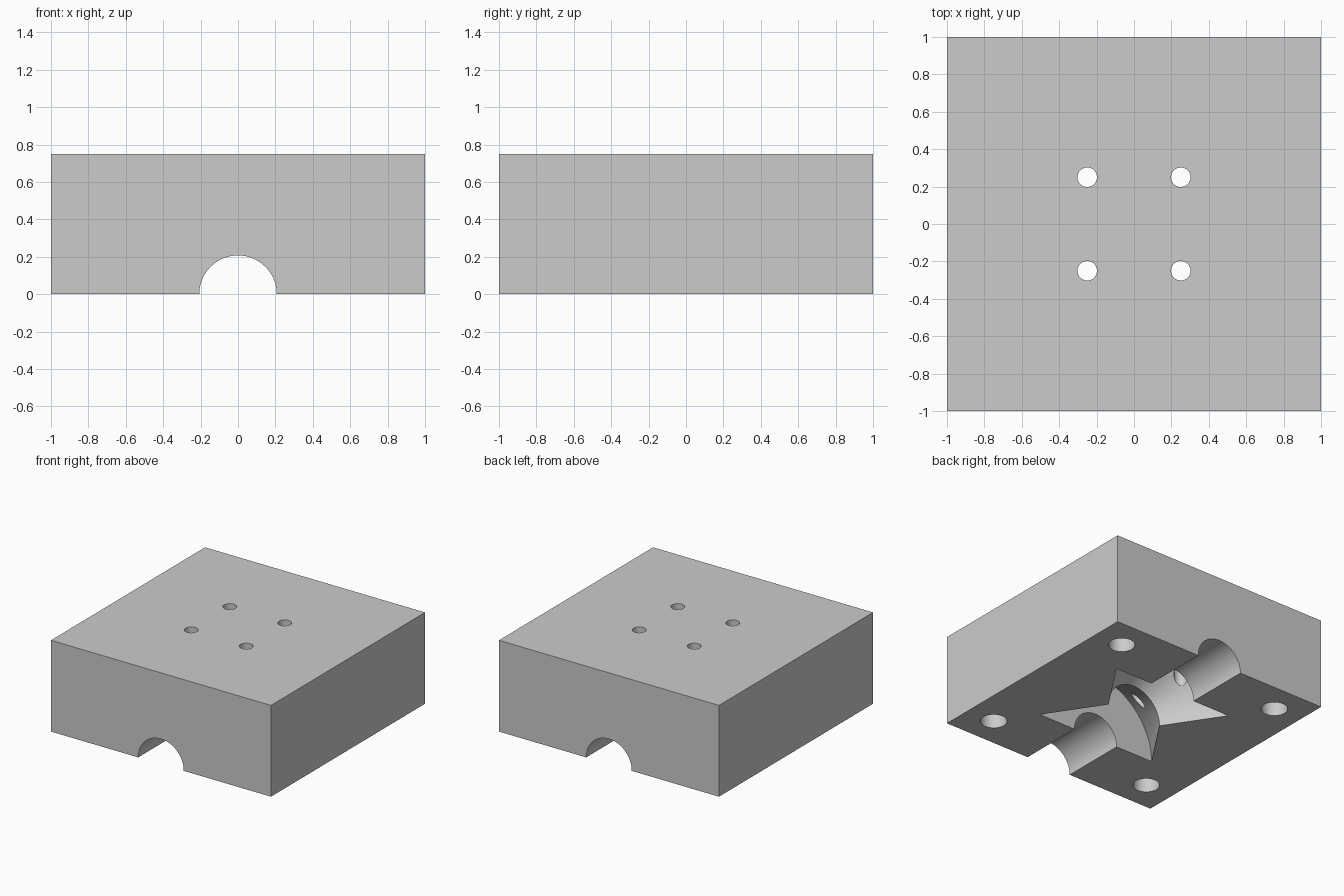
import bpy
import bmesh
import math
from mathutils import Matrix, Vector

cube = bpy.data.objects.get("Cube")
if cube:
    bpy.data.objects.remove(cube, do_unlink=True)

HEIGHT = 0.75
SEGMENTS = 96

grey = bpy.data.materials.new("light_grey")
grey.use_nodes = True
colour = (0.6, 0.6, 0.6, 1)
grey.diffuse_color = colour
for node in grey.node_tree.nodes:
    if node.type == "BSDF_PRINCIPLED":
        node.inputs["Base Color"].default_value = colour


def make_object(name, bm):
    bmesh.ops.recalc_face_normals(bm, faces=bm.faces)
    mesh = bpy.data.meshes.new(name)
    bm.to_mesh(mesh)
    bm.free()
    mesh.materials.append(grey)
    obj = bpy.data.objects.new(name, mesh)
    bpy.context.collection.objects.link(obj)
    return obj


def drill_set(name, offset, radius, bottom, top):
    """Four upright cylinders placed symmetrically about the centre."""
    bm = bmesh.new()
    for sx in (-1, 1):
        for sy in (-1, 1):
            place = Matrix.Translation((sx * offset, sy * offset, (bottom + top) / 2))
            bmesh.ops.create_cone(bm, cap_ends=True, segments=48, radius1=radius,
                                  radius2=radius, depth=top - bottom, matrix=place)
    return make_object(name, bm)


def revolved(name, profile):
    """Turn (radius, y) points around the y axis."""
    bm = bmesh.new()
    start = Matrix.Rotation(math.pi / SEGMENTS, 3, "Y")
    verts = [bm.verts.new(start @ Vector((r, y, 0))) for r, y in profile]
    edges = [bm.edges.new(pair) for pair in zip(verts, verts[1:])]
    bmesh.ops.spin(bm, geom=verts + edges, cent=(0, 0, 0), axis=(0, 1, 0),
                   angle=2 * math.pi, steps=SEGMENTS)
    bmesh.ops.remove_doubles(bm, verts=bm.verts, dist=0.0001)
    return make_object(name, bm)


# Solid mould block
bm = bmesh.new()
bmesh.ops.create_cube(bm, size=1, matrix=Matrix.Translation((0, 0, HEIGHT / 2))
                      @ Matrix.Diagonal((2, 2, HEIGHT, 1)))
block = make_object("mould_block", bm)

# Hourglass cavity with a round channel running out of both ends
half = [(0.55, 0.45), (0.207, 0.45), (0.207, 1.2), (0, 1.2)]
profile = [(r, -y) for r, y in reversed(half)] + [(0.25, 0)] + half
cutters = [
    revolved("cavity_cutter", profile),
    # Vent holes from the top into the cavity
    drill_set("vent_cutter", 0.25, 0.052, 0.12, HEIGHT + 0.1),
    # Blind locating holes in the underside
    drill_set("locating_hole_cutter", 0.75, 0.1, -0.1, 0.25),
]

for cutter in cutters:
    cutter.hide_render = True
    cut = block.modifiers.new(cutter.name, "BOOLEAN")
    cut.operation = "DIFFERENCE"
    cut.solver = "EXACT"
    cut.object = cutter

# Bake the cuts and discard the cutters
bpy.context.view_layer.update()
graph = bpy.context.evaluated_depsgraph_get()
cut_mesh = bpy.data.meshes.new_from_object(block.evaluated_get(graph))
block.modifiers.clear()
block.data = cut_mesh
for cutter in cutters:
    bpy.data.objects.remove(cutter, do_unlink=True)

# Smooth bores with crisp rims
bpy.ops.object.select_all(action="DESELECT")
block.select_set(True)
bpy.context.view_layer.objects.active = block
bpy.ops.object.shade_smooth_by_angle(angle=math.radians(30))
